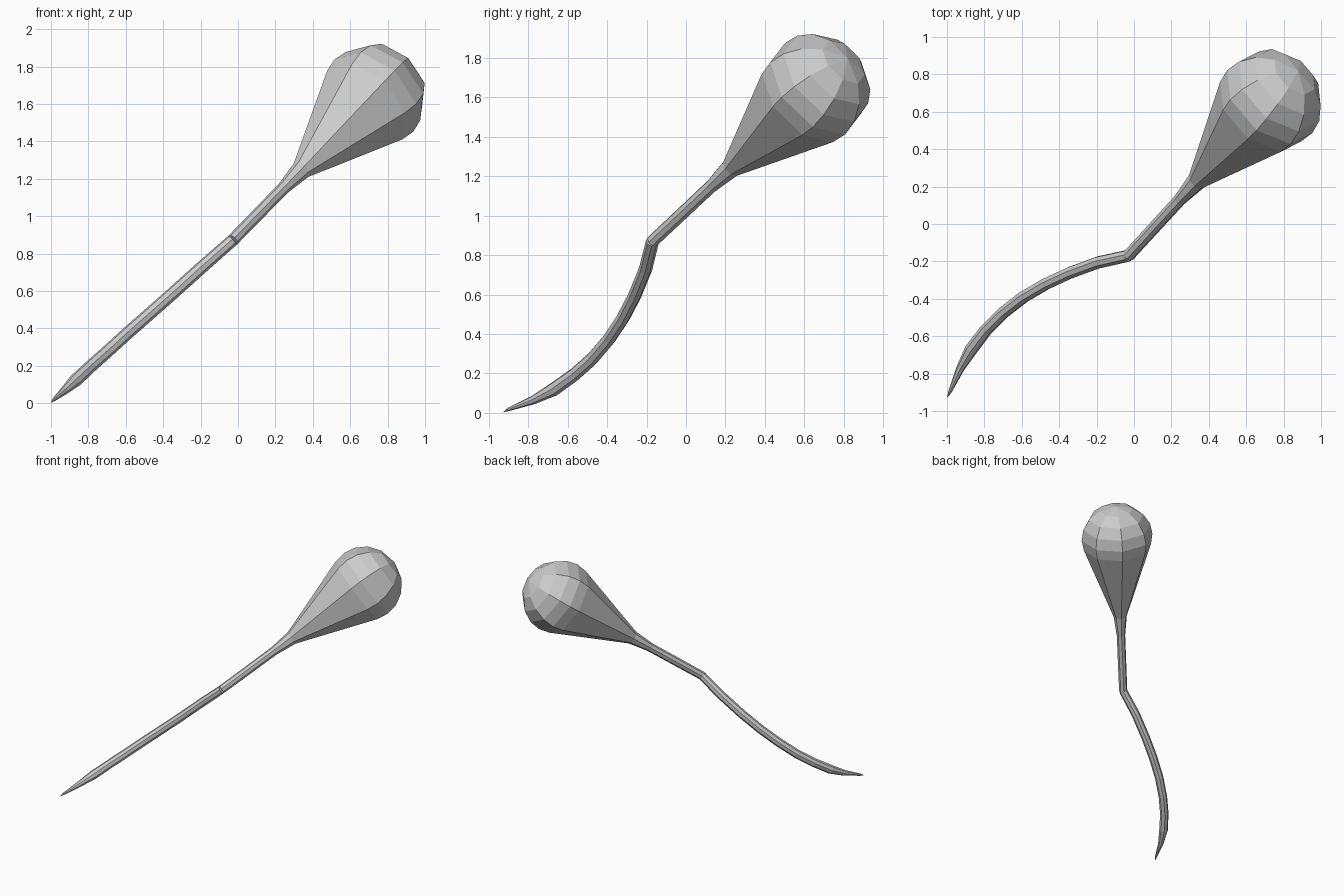
import bpy, bmesh, math
from mathutils import Vector

if "Cube" in bpy.data.objects:
    bpy.data.objects.remove(bpy.data.objects["Cube"])

SIDES, PHASE = 8, math.radians(17)


def loft(name, path, radii):
    """Skin eight-sided rings along a path; radius 0 makes a point."""
    pts = [Vector(p) for p in path]
    bm = bmesh.new()
    rings = []
    for i, p in enumerate(pts):
        axis = (pts[min(i + 1, len(pts) - 1)] - pts[max(i - 1, 0)]).normalized()
        e1 = Vector((0, 0.68, -0.73))
        e1 = (e1 - axis * e1.dot(axis)).normalized()
        e2 = axis.cross(e1)
        if e2.x < 0:
            e2 = -e2
        if radii[i] == 0:
            rings.append([bm.verts.new(p)])
            continue
        ring = []
        for k in range(SIDES):
            a = PHASE + k * math.tau / SIDES
            ring.append(bm.verts.new(p + radii[i] * (math.cos(a) * e1 + math.sin(a) * e2)))
        rings.append(ring)
    for a, b in zip(rings, rings[1:]):
        for k in range(SIDES):
            n = (k + 1) % SIDES
            quad = [a[k % len(a)], a[n % len(a)], b[n % len(b)], b[k % len(b)]]
            bm.faces.new(list(dict.fromkeys(quad)))
    for ring in (rings[0], rings[-1]):
        if len(ring) > 1:
            bm.faces.new(ring)
    bmesh.ops.recalc_face_normals(bm, faces=bm.faces)
    mesh = bpy.data.meshes.new(name)
    bm.to_mesh(mesh)
    bm.free()
    obj = bpy.data.objects.new(name, mesh)
    bpy.context.collection.objects.link(obj)
    return obj


joint = Vector((-0.03, -0.17, 0.87))

# Curved tail, tapering to a point
tail = [(-1.0, -0.93, 0.003), (-0.985, -0.9, 0.018), (-0.93, -0.775, 0.065),
        (-0.87, -0.67, 0.12), (-0.79, -0.565, 0.195), (-0.7, -0.475, 0.275),
        (-0.59, -0.39, 0.375), (-0.47, -0.32, 0.48), (-0.34, -0.26, 0.595),
        (-0.19, -0.205, 0.73), joint]
loft("curved_tail", tail, [0, 0.009, 0.022, 0.035] + [0.034] * 6 + [0.033])

# Straight neck flaring into a domed bulb: (distance along axis, radius)
axis = Vector((0.75, 0.818, 0.768)).normalized()
profile = [(0, 0.033), (0.49, 0.034), (0.66, 0.053), (1.272, 0.272), (1.36, 0.286),
           (1.45, 0.27), (1.535, 0.22), (1.6, 0.135), (1.632, 0)]
loft("neck_and_bulb", [joint + axis * d for d, r in profile], [r for d, r in profile])
